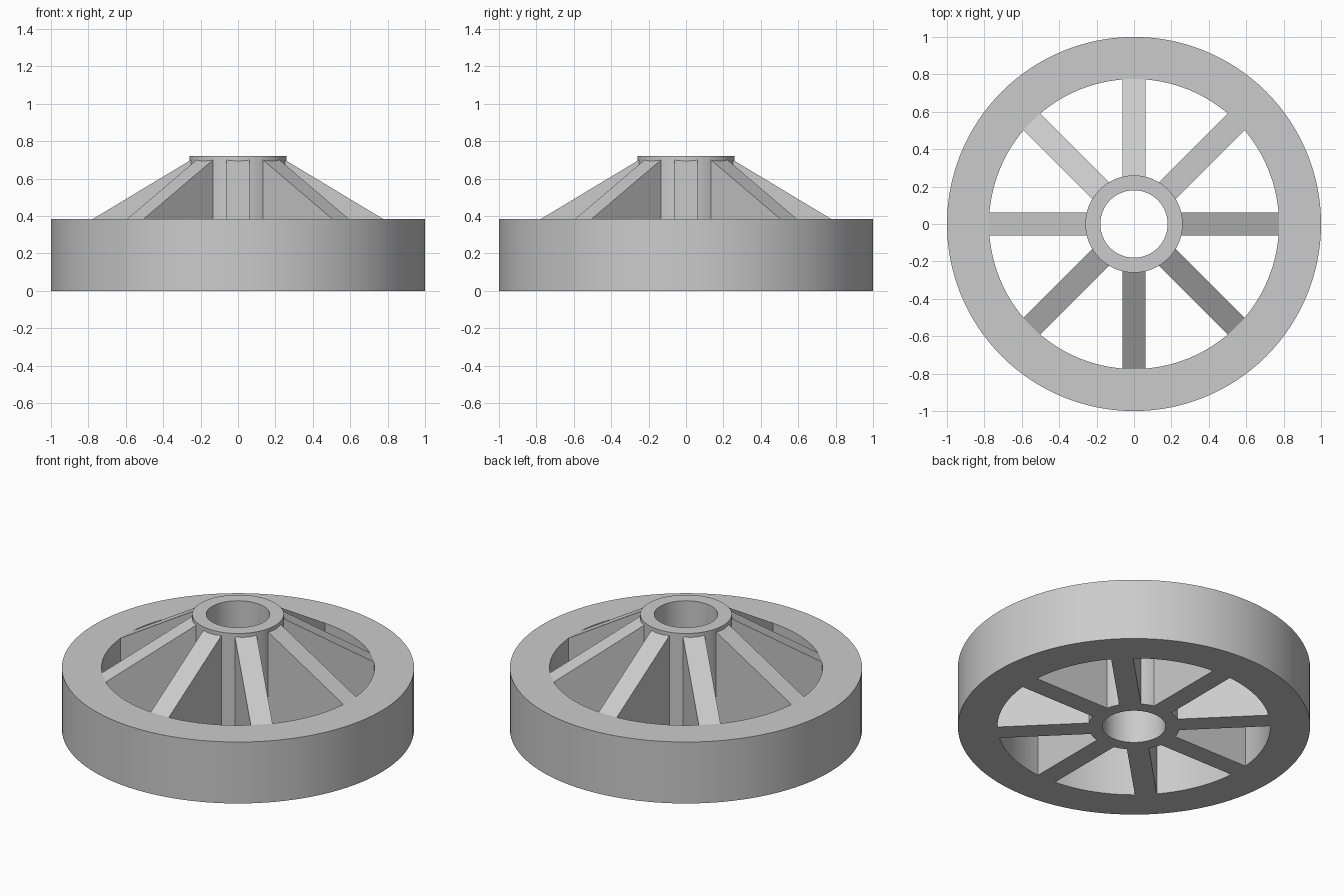
import bpy
import bmesh
import math
from mathutils import Matrix

cube = bpy.data.objects.get("Cube")
if cube:
    bpy.data.objects.remove(cube, do_unlink=True)

# Plain grey material
GREY = (0.6, 0.6, 0.6, 1.0)
grey = bpy.data.materials.new("light_grey")
grey.use_nodes = True
grey.diffuse_color = GREY
grey.node_tree.nodes["Principled BSDF"].inputs["Base Color"].default_value = GREY

RIM_OUTER, RIM_INNER, RIM_TOP = 1.0, 0.775, 0.385
HUB_OUTER, HUB_INNER, HUB_TOP = 0.26, 0.18, 0.72
SPOKE_WIDTH, SPOKE_TOP, SPOKE_COUNT = 0.125, 0.695, 8
SEGMENTS = 128


def finish(name, bm):
    bmesh.ops.recalc_face_normals(bm, faces=bm.faces)
    mesh = bpy.data.meshes.new(name)
    bm.to_mesh(mesh)
    bm.free()
    mesh.materials.append(grey)
    obj = bpy.data.objects.new(name, mesh)
    bpy.context.collection.objects.link(obj)
    return obj


def ring(name, outer, inner, height):
    """Upright tube with a rectangular wall section."""
    bm = bmesh.new()
    section = [(inner, 0), (outer, 0), (outer, height), (inner, height)]
    verts = [bm.verts.new((r, 0, z)) for r, z in section]
    edges = [bm.edges.new((verts[i - 1], verts[i])) for i in range(len(verts))]
    bmesh.ops.spin(bm, geom=verts + edges, cent=(0, 0, 0), axis=(0, 0, 1),
                   angle=math.tau, steps=SEGMENTS, use_merge=True)
    bmesh.ops.remove_doubles(bm, verts=bm.verts, dist=0.0001)
    obj = finish(name, bm)
    bpy.ops.object.select_all(action="DESELECT")
    obj.select_set(True)
    bpy.context.view_layer.objects.active = obj
    bpy.ops.object.shade_smooth_by_angle(angle=math.radians(30))
    return obj


def spoke(name, angle):
    """Upright web whose top slopes from the hub down to the rim."""
    bm = bmesh.new()
    start, end = HUB_OUTER - 0.01, RIM_INNER + 0.002
    slope = (RIM_TOP - SPOKE_TOP) / (RIM_INNER - HUB_OUTER)

    def top(r):
        return SPOKE_TOP + slope * (r - HUB_OUTER)

    profile = [(start, 0), (end, 0), (end, top(end)), (start, top(start))]
    side = bm.faces.new([bm.verts.new((r, -SPOKE_WIDTH / 2, z)) for r, z in profile])
    extruded = bmesh.ops.extrude_face_region(bm, geom=[side], use_keep_orig=True)
    moved = [g for g in extruded["geom"] if isinstance(g, bmesh.types.BMVert)]
    bmesh.ops.translate(bm, verts=moved, vec=(0, SPOKE_WIDTH, 0))
    bmesh.ops.rotate(bm, verts=bm.verts, cent=(0, 0, 0),
                     matrix=Matrix.Rotation(angle, 3, "Z"))
    return finish(name, bm)


# Outer rim and central hub
ring("rim", RIM_OUTER, RIM_INNER, RIM_TOP)
ring("hub", HUB_OUTER, HUB_INNER, HUB_TOP)

# Evenly spaced spokes
for i in range(SPOKE_COUNT):
    spoke(f"spoke_{i + 1}", math.tau * i / SPOKE_COUNT)
